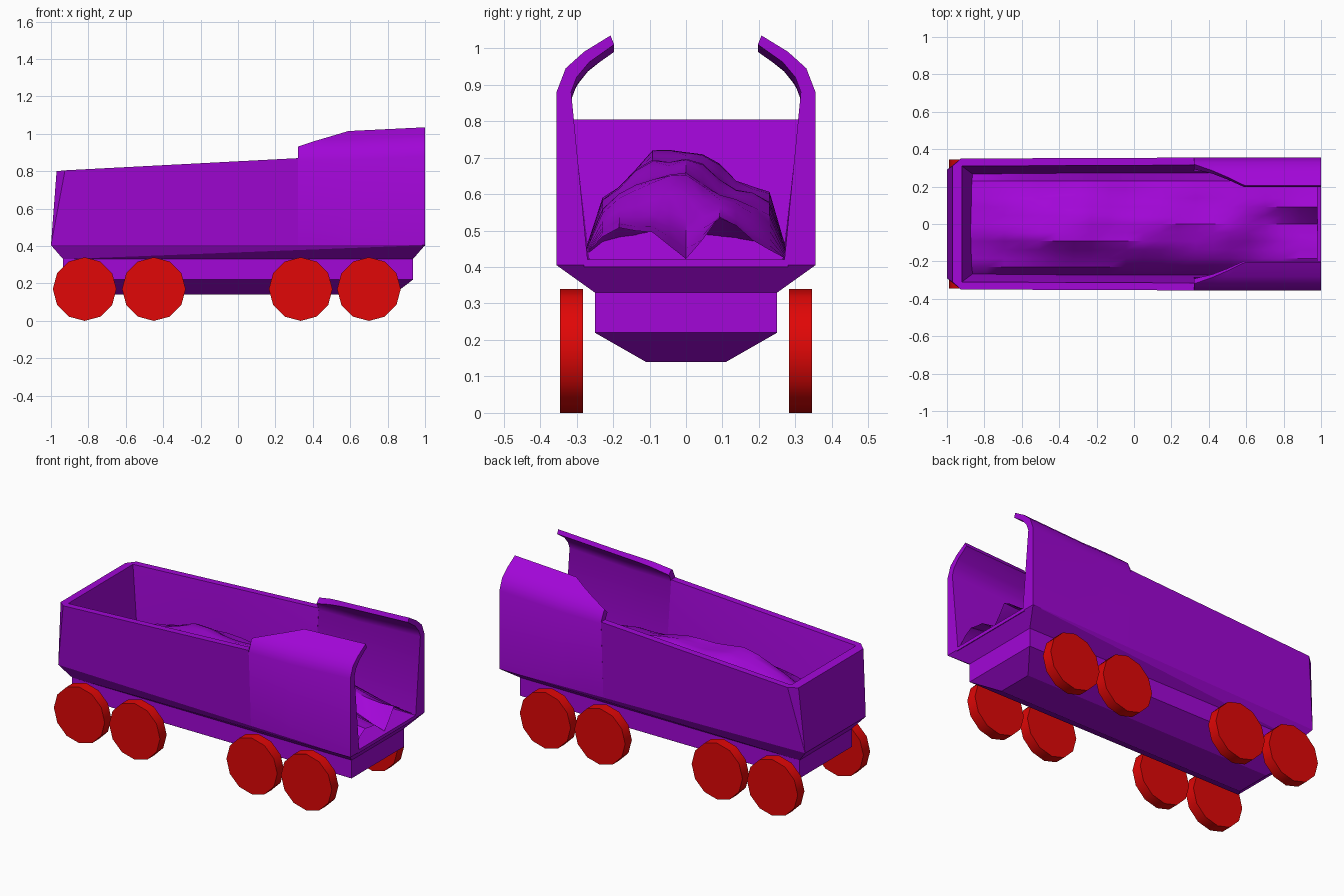
import bpy, bmesh, math
from mathutils import Matrix, Vector

cube = bpy.data.objects.get("Cube")
if cube:
    bpy.data.objects.remove(cube, do_unlink=True)


def material(name, rgb):
    m = bpy.data.materials.new(name)
    m.use_nodes = True
    m.diffuse_color = (*rgb, 1)
    m.node_tree.nodes["Principled BSDF"].inputs["Base Color"].default_value = (*rgb, 1)
    return m


PURPLE = material("purple paint", (0.36, 0.002, 0.68))
RED = material("red paint", (0.75, 0.002, 0.002))


def finish(name, bm, mat, smooth=None):
    bmesh.ops.remove_doubles(bm, verts=bm.verts, dist=0.0002)
    bmesh.ops.recalc_face_normals(bm, faces=bm.faces)
    mesh = bpy.data.meshes.new(name)
    bm.to_mesh(mesh)
    bm.free()
    mesh.materials.append(mat)
    ob = bpy.data.objects.new(name, mesh)
    bpy.context.collection.objects.link(ob)
    if smooth:
        bpy.ops.object.select_all(action="DESELECT")
        ob.select_set(True)
        bpy.context.view_layer.objects.active = ob
        bpy.ops.object.shade_smooth_by_angle(angle=math.radians(smooth))


def hull(name, points, mat):
    bm = bmesh.new()
    for p in points:
        bm.verts.new(p)
    bmesh.ops.convex_hull(bm, input=bm.verts)
    bmesh.ops.dissolve_limit(bm, angle_limit=0.01, verts=bm.verts, edges=bm.edges)
    finish(name, bm, mat)


def mirrored(points):
    return [(x, s * y, z) for x, y, z in points for s in (1, -1)]


def frustum(name, low, high):
    """Tapered block between two rectangles given as (half x, half y, z)."""
    hull(name, mirrored([(s * a, b, z) for a, b, z in (low, high) for s in (-1, 1)]), PURPLE)


# Underframe, and skirt that narrows towards the closed end
frustum("chassis_keel", (0.83, 0.11, 0.14), (0.935, 0.25, 0.22))
frustum("chassis_block", (0.935, 0.25, 0.22), (0.935, 0.25, 0.335))
hull("body_skirt", mirrored([(-0.935, 0.25, 0.33), (0.935, 0.25, 0.33),
                             (-1, 0.29, 0.405), (1, 0.355, 0.405)]), PURPLE)
hull("floor_plate", mirrored([(x, 0.28, z) for x in (-0.9, 1) for z in (0.4, 0.42)]), PURPLE)

# Leaning end wall with chamfered corners
corner = [(-1, 0.29, 0.405), (-0.97, 0.31, 0.8), (-0.925, 0.35, 0.805),
          (-0.92, 0.31, 0.805), (-0.86, 0.265, 0.42)]
hull("end_wall", mirrored(corner), PURPLE)

# Side walls: sections lofted along x, with a curled flap towards the open end
OUTER = [(0.355, 0.88), (0.33, 0.945), (0.28, 0.99), (0.207, 1.035)]
INNER = [(0.315, 0.88), (0.30, 0.92), (0.265, 0.962), (0.197, 1.01)]


def along(path, t):
    i = min(int(t), len(path) - 2)
    return Vector(path[i]).lerp(Vector(path[i + 1]), t - i)


def section(x, reach, drop):
    outer = [along(OUTER, min(i, reach)) for i in range(4)]
    inner = [along(INNER, min(i, reach)) for i in range(4)]
    curl = [(x, p.x, p.y - drop) for p in outer + inner[::-1]]
    foot = 0.29 + 0.065 * (x + 1) / 2
    return [(x, foot, 0.405)] + curl + [(x, 0.27, 0.42), (x, 0.27, 0.405)]


start = ([corner[0]] + [corner[2]] * 4 + [corner[3]] * 4 + [corner[4], (-0.86, 0.265, 0.405)])
stations = [start, section(0.32, 0, 0.01), section(0.32, 1.2, 0.022), section(0.42, 1.9, 0.021),
            section(0.5, 2.4, 0.02), section(0.59, 3, 0.02), section(1, 3, 0)]

for side, s in (("left", 1), ("right", -1)):
    bm = bmesh.new()
    rings = [[bm.verts.new((x, s * y, z)) for x, y, z in st] for st in stations]
    n = len(start)
    for a, b in zip(rings, rings[1:]):
        for i in range(n):
            j = (i + 1) % n
            bm.faces.new((a[i], a[j], b[j], b[i]))
    bm.faces.new(rings[0])
    bm.faces.new(rings[-1])
    finish("side_wall_" + side, bm, PURPLE, 35)


# Rough heap of loose load, splitting into two lumps at the open end
def interpolate(table, v):
    for (a, p), (b, q) in zip(table, table[1:]):
        if v <= b:
            return p + (q - p) * (v - a) / (b - a)
    return table[-1][1]


ACROSS = [(-0.275, 0.1), (-0.24, 0.55), (-0.16, 0.78), (-0.08, 1), (0, 1),
          (0.07, 0.9), (0.12, 0.76), (0.23, 0.6), (0.275, 0.1)]
OPEN_END = [(-0.275, 0.05), (-0.2, 0.3), (-0.1, 0.25), (0, 0), (0.1, 0.4), (0.2, 0.15), (0.275, 0)]
LENGTH = [(-0.88, 0.25), (-0.6, 0.75), (-0.3, 1), (0.1, 0.88), (0.5, 0.75), (0.98, 0.5)]

bm = bmesh.new()
bmesh.ops.create_grid(bm, x_segments=20, y_segments=12, size=1)
for v in bm.verts:
    x, y = 0.05 + v.co.x * 0.93, v.co.y * 0.275
    h = interpolate(ACROSS, y) * interpolate(LENGTH, x)
    blend = max(0, (x - 0.5) / 0.48)
    h += (interpolate(OPEN_END, y) - h) * blend
    bump = math.sin(9 * x + 14 * y) * math.cos(23 * y - 5 * x)
    edge = 1 - abs(v.co.y) ** 4
    v.co = (x, y, max(0.422, 0.42 + 0.3 * h + 0.02 * bump * edge * min(1, 2 * h)))
finish("load_heap", bm, PURPLE, 35)

# Wheels
for side, s in (("left", 1), ("right", -1)):
    for k, x in enumerate((-0.82, -0.45, 0.335, 0.7)):
        bm = bmesh.new()
        bmesh.ops.create_cone(bm, cap_ends=True, segments=12, radius1=0.17, radius2=0.17, depth=0.064,
                              matrix=Matrix.Translation((x, s * 0.314, 0.17)) @ Matrix.Rotation(math.pi / 2, 4, "X"))
        finish(f"wheel_{side}_{k + 1}", bm, RED, 35)
